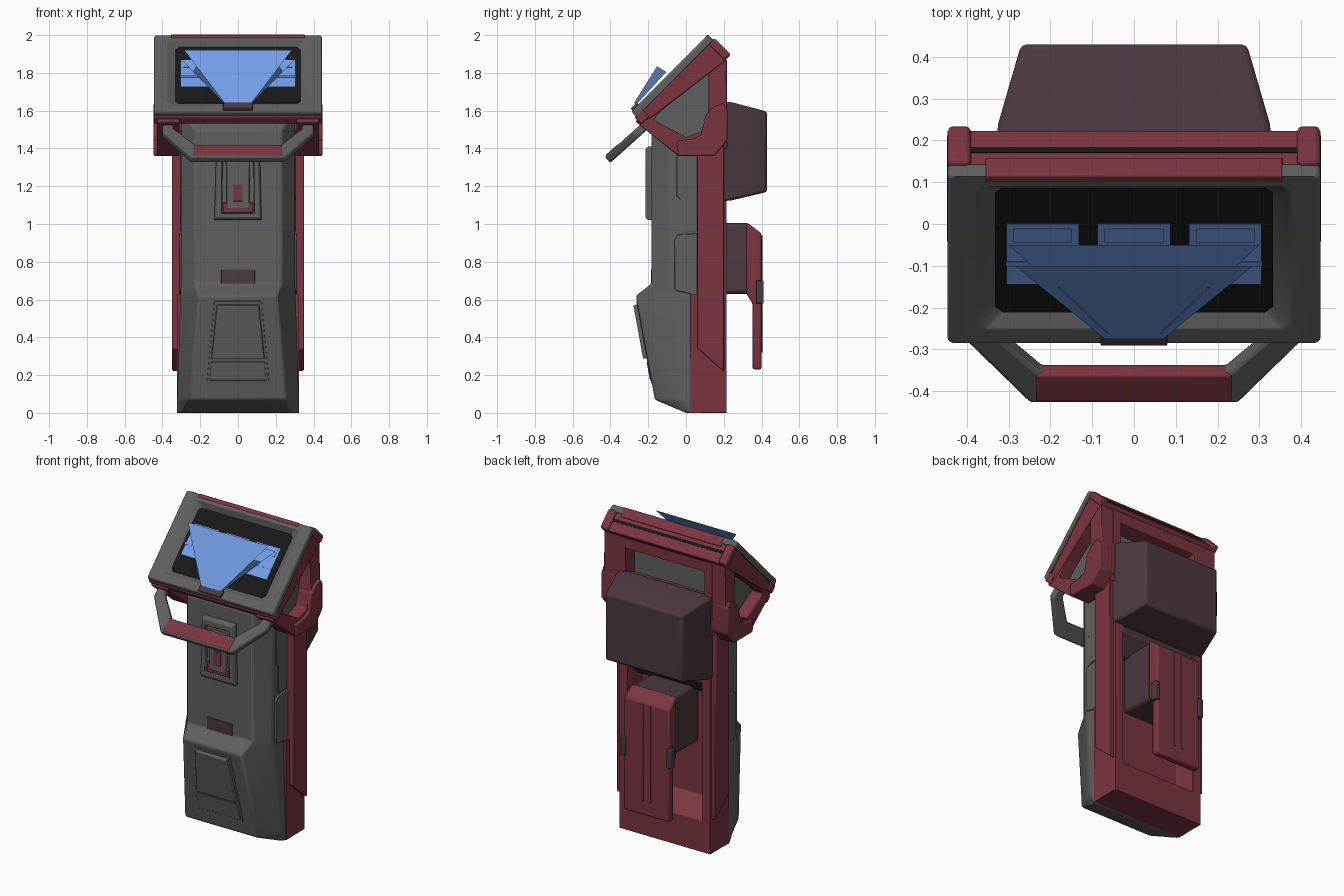
import bpy, bmesh
from math import radians
from mathutils import Matrix, Vector


def material(name, rgb):
    m = bpy.data.materials.new(name)
    m.diffuse_color = (*rgb, 1)
    return m


GREY = material("grey", (0.115, 0.115, 0.115))
RED = material("red", (0.2, 0.036, 0.052))
MAROON = material("maroon", (0.072, 0.04, 0.052))
BLACK = material("black", (0.009, 0.009, 0.009))
BLUE = material("blue", (0.17, 0.34, 0.8))


def loft(name, rings, mat, bevel=0.006, M=None, mirror=False):
    """Skin a list of equal-length closed rings with end caps, optionally mirrored in x."""
    bm = bmesh.new()
    for s in ((1, -1) if mirror else (1,)):
        vr = []
        for ring in rings:
            pts = [(M @ Vector(p)) if M else Vector(p) for p in ring]
            vr.append([bm.verts.new((p.x * s, p.y, p.z)) for p in pts])
        n = len(vr[0])
        for a, b in zip(vr, vr[1:]):
            for i in range(n):
                j = (i + 1) % n
                bm.faces.new((a[i], a[j], b[j], b[i]))
        bm.faces.new(vr[0])
        if len(vr) > 1:
            bm.faces.new(vr[-1])
    bmesh.ops.recalc_face_normals(bm, faces=bm.faces)
    me = bpy.data.meshes.new(name)
    bm.to_mesh(me)
    bm.free()
    me.materials.append(mat)
    ob = bpy.data.objects.new(name, me)
    bpy.context.collection.objects.link(ob)
    if bevel:
        mod = ob.modifiers.new("bevel", 'BEVEL')
        mod.width, mod.segments = bevel, 2
        mod.limit_method, mod.angle_limit = 'ANGLE', radians(25)
    bpy.context.view_layer.objects.active = ob
    ob.select_set(True)
    bpy.ops.object.shade_smooth_by_angle(angle=radians(30))
    ob.select_set(False)
    return ob


def side(x, pts):                      # (y, z) outline at a given x
    return [(x, y, z) for y, z in pts]


def wall(y, w0, z0, w1, z1):           # trapezoid facing y
    return [(-w0, y, z0), (w0, y, z0), (w1, y, z1), (-w1, y, z1)]


def plate(n, w, v0, v1, c=0.02):       # chamfered rectangle at height n
    return [(-w + c, v0, n), (w - c, v0, n), (w, v0 + c, n), (w, v1 - c, n),
            (w - c, v1, n), (-w + c, v1, n), (-w, v1 - c, n), (-w, v0 + c, n)]


def box(name, x0, x1, y0, y1, z0, z1, mat, bevel=0.005, M=None, mirror=False):
    pts = [(y0, z0), (y1, z0), (y1, z1), (y0, z1)]
    return loft(name, [side(x0, pts), side(x1, pts)], mat, bevel, M, mirror)


# Grey front shell, widest at the foot, with a slanted top under the head
def shell_ring(z, w, f, yf, yc, yb, slant=0):
    pts = [(w, yb), (w, yc), (f, yf), (-f, yf), (-w, yc), (-w, yb)]
    return [(x, y, z + slant * y) for x, y in pts]


loft("front_shell", [
    shell_ring(0.0, 0.322, 0.29, 0.0, 0.012, 0.03),
    shell_ring(0.07, 0.322, 0.26, -0.165, -0.02, 0.03),
    shell_ring(0.62, 0.305, 0.205, -0.265, -0.07, 0.03),
    shell_ring(0.685, 0.302, 0.23, -0.182, -0.085, 0.065),
    shell_ring(1.68, 0.302, 0.23, -0.182, -0.085, 0.065, 1)], GREY, 0.01)

# Lower front hatch lying on the sloped skirt
tilt = Matrix.Translation((0, -0.165, 0.07)) @ Matrix.Rotation(radians(10.3), 4, 'X')
loft("hatch_border", [wall(0.01, 0.165, 0.09, 0.125, 0.53),
                      wall(-0.003, 0.165, 0.09, 0.125, 0.53)], GREY, 0.002, tilt)
loft("hatch_door", [wall(0.0, 0.142, 0.22, 0.112, 0.515),
                    wall(-0.022, 0.138, 0.225, 0.11, 0.51)], GREY, 0.004, tilt)
loft("hatch_step", [wall(0.0, 0.15, 0.105, 0.142, 0.205),
                    wall(-0.007, 0.15, 0.105, 0.142, 0.205)], GREY, 0.002, tilt)
box("front_slot", -0.09, 0.09, -0.186, -0.15, 0.65, 0.76, MAROON, 0.003)

# Upper front reader: raised border with recess, inner block and red pads
loft("reader_border", [wall(-0.16, 0.125, 1.02, 0.115, 1.41),
                       wall(-0.2, 0.125, 1.02, 0.115, 1.41),
                       wall(-0.215, 0.115, 1.035, 0.105, 1.395),
                       wall(-0.215, 0.088, 1.055, 0.085, 1.36),
                       wall(-0.186, 0.085, 1.06, 0.082, 1.35)], GREY, 0.004)
box("reader_block", -0.06, 0.06, -0.208, -0.17, 1.08, 1.33, GREY)
box("reader_tray", -0.08, 0.08, -0.205, -0.17, 1.06, 1.115, RED)
box("reader_key", -0.025, 0.025, -0.213, -0.17, 1.12, 1.21, RED, 0.003)

# Side pads on the shell and red side trims
pad = [(-0.06, 0.65), (0.06, 0.62), (0.06, 0.95), (-0.04, 0.945), (-0.06, 0.92)]
loft("side_pad", [side(0.29, pad), side(0.313, pad)], GREY, 0.004, mirror=True)
upper = [(-0.03, 0.96), (0.06, 0.96), (0.06, 1.5), (-0.05, 1.5), (-0.05, 1.15), (-0.03, 1.13)]
loft("upper_side_pad", [side(0.29, upper), side(0.306, upper)], GREY, 0.002, mirror=True)
trim = [(0.062, 0.34), (0.2, 0.22), (0.2, 1.45), (0.062, 1.45)]
loft("side_trim", [side(0.3, trim), side(0.35, trim)], RED, 0.006, mirror=True)

# Red rear body with a service cavity, and the upper rear with a grey niche
box("rear_foot", -0.322, 0.322, 0.025, 0.08, 0.0, 0.63, RED, 0)
loft("rear_body", [wall(0.06, 0.322, 0, 0.322, 1.62), wall(0.215, 0.322, 0, 0.322, 1.62),
                   wall(0.215, 0.265, 0.2, 0.265, 1.12),
                   wall(0.08, 0.255, 0.29, 0.255, 1.1)], RED, 0.003)
loft("upper_rear", [wall(0.06, 0.34, 1.4, 0.34, 1.72), wall(0.217, 0.34, 1.4, 0.34, 1.87),
                    wall(0.217, 0.28, 1.6, 0.28, 1.8),
                    wall(0.12, 0.275, 1.6, 0.275, 1.775)], RED)
box("rear_niche", -0.274, 0.274, 0.11, 0.13, 1.6, 1.775, GREY, 0)
head = [(0.09, 0.98), (0.13, 0.98), (0.21, 1.08), (0.21, 1.13), (0.09, 1.13)]
loft("cavity_header", [side(-0.264, head), side(0.264, head)], MAROON, 0.004)

# Rear backpack housing
loft("rear_housing", [wall(0.19, 0.33, 1.12, 0.33, 1.65), wall(0.24, 0.325, 1.125, 0.325, 1.645),
                      wall(0.43, 0.27, 1.17, 0.27, 1.595)], MAROON, 0.014)

# Rear cartridge: column, long plate with a centre groove rail, side clips
box("cartridge_column", -0.15, 0.15, 0.08, 0.34, 0.63, 1.005, MAROON, 0.02)
cart = [(0.32, 1.01), (0.32, 0.63), (0.352, 0.58), (0.352, 0.23), (0.4, 0.23), (0.4, 0.95)]
loft("cartridge_plate", [side(-0.16, cart), side(0.16, cart)], RED, 0.012)
for i in (-1, 1):
    box("plate_rail", i * 0.027 - 0.007, i * 0.027 + 0.007, 0.39, 0.405, 0.32, 0.94, RED, 0.003)
box("plate_clip", 0.145, 0.18, 0.37, 0.41, 0.58, 0.7, MAROON, mirror=True)

# Tilted head: red slab, grey bezel, dark screen, in a 45 degree frame
T = Matrix.Translation((0, -0.085, 1.8)) @ Matrix.Rotation(radians(45), 4, 'X')
slab = [(-0.284, -0.038), (0.281, -0.038), (0.281, -0.157), (0.25, -0.162), (-0.22, -0.1), (-0.284, -0.08)]
loft("head_slab", [side(-0.437, slab), side(0.437, slab)], RED, 0.006, T)
loft("screen_bezel", [plate(-0.04, 0.446, -0.29, 0.283, 0.008), plate(-0.01, 0.446, -0.29, 0.283, 0.008),
                      plate(0, 0.44, -0.284, 0.283, 0.008), plate(0, 0.375, -0.235, 0.245),
                      plate(-0.028, 0.335, -0.205, 0.219)], GREY, 0.003, T)
loft("screen", [plate(-0.034, 0.333, -0.203, 0.217), plate(-0.024, 0.333, -0.203, 0.217)], BLACK, 0, T)
box("top_strip", -0.355, 0.355, 0.262, 0.286, -0.06, 0.002, RED, 0.004, T)
box("top_slit", -0.39, 0.39, 0.27, 0.2825, -0.098, -0.08, BLACK, 0, T)
box("top_corner_cap", 0.39, 0.446, 0.25, 0.297, -0.16, -0.035, RED, 0.012, T, True)
box("lower_lip", -0.445, 0.445, -0.298, -0.24, -0.085, -0.032, RED, 0.006, T)

# Side brackets with a deep triangular grey recess and a raised pivot ear
outer = [(0.215, 1.87), (0.217, 1.44), (0.15, 1.36), (-0.04, 1.36), (-0.265, 1.54), (-0.25, 1.6)]
inner = [(0.12, 1.83), (0.12, 1.6), (0.08, 1.49), (0.0, 1.46), (-0.17, 1.55), (-0.15, 1.58)]
loft("side_bracket", [side(0.31, outer), side(0.43, outer), side(0.43, inner),
                      side(0.345, inner)], RED, 0.005, mirror=True)
loft("bracket_inset", [side(0.335, inner), side(0.35, inner)], GREY, 0, mirror=True)
ear = [(-0.04, 1.36), (0.15, 1.36), (0.219, 1.44), (0.219, 1.61), (0.195, 1.64),
       (0.15, 1.62), (0.105, 1.58), (0.08, 1.47), (0.04, 1.45), (-0.05, 1.44)]
loft("pivot_ear", [side(0.35, ear), side(0.447, ear)], RED, 0.008, mirror=True)

# Front grab handle: half outline mirrored into a U, with a red grip
H = Matrix.Translation((0, -0.21, 1.525)) @ Matrix.Rotation(radians(42), 4, 'X')
half = [(0.4, 0.02), (0.4, -0.08), (0.25, -0.277)]
hole = [(0.22, -0.185), (0.34, -0.05), (0.34, 0.02)]
flip = lambda pts: [(-x, y) for x, y in reversed(pts)]
u_shape = half + flip(half) + flip(hole) + hole
loft("handle", [[(x, y, n) for x, y in u_shape] for n in (-0.022, 0.022)], GREY, 0.01, H)
box("handle_grip", -0.235, 0.235, -0.268, -0.182, -0.012, 0.025, RED, 0.006, H)

# Projector and its blue projected beam
box("projector", -0.08, 0.08, -0.28, -0.235, -0.01, 0.014, MAROON, 0.004, T)
front = [(-0.07, -0.275, 1.64), (0.07, -0.275, 1.64), (0.285, -0.1, 1.92), (-0.285, -0.1, 1.92)]
back = [(-0.07, -0.26, 1.635), (0.07, -0.26, 1.635), (0.3, -0.05, 1.87), (-0.3, -0.05, 1.87)]
loft("beam_front", [front], BLUE, 0)
loft("beam_back", [back], BLUE, 0)
loft("beam_side", [[(0.07, -0.275, 1.64), (0.07, -0.26, 1.635), (0.235, -0.105, 1.805),
                    (0.22, -0.153, 1.835)]], BLUE, 0, mirror=True)
loft("beam_ray", [[(0.06, -0.262, 1.668), (0.064, -0.262, 1.668), (0.184, -0.151, 1.846),
                   (0.176, -0.151, 1.846)]], BLUE, 0, mirror=True)

# Three floating cards just above the screen, with inner tiles and a cross line
for i in (-1, 0, 1):
    c = i * 0.218
    box("card", c - 0.087, c + 0.087, -0.095, 0.11, -0.012, -0.01, BLUE, 0, T)
    box("card_tile", c - 0.07, c + 0.07, 0.05, 0.095, -0.008, -0.006, BLUE, 0, T)
box("card_line", -0.308, 0.308, -0.028, -0.012, -0.006, -0.004, BLUE, 0, T)
